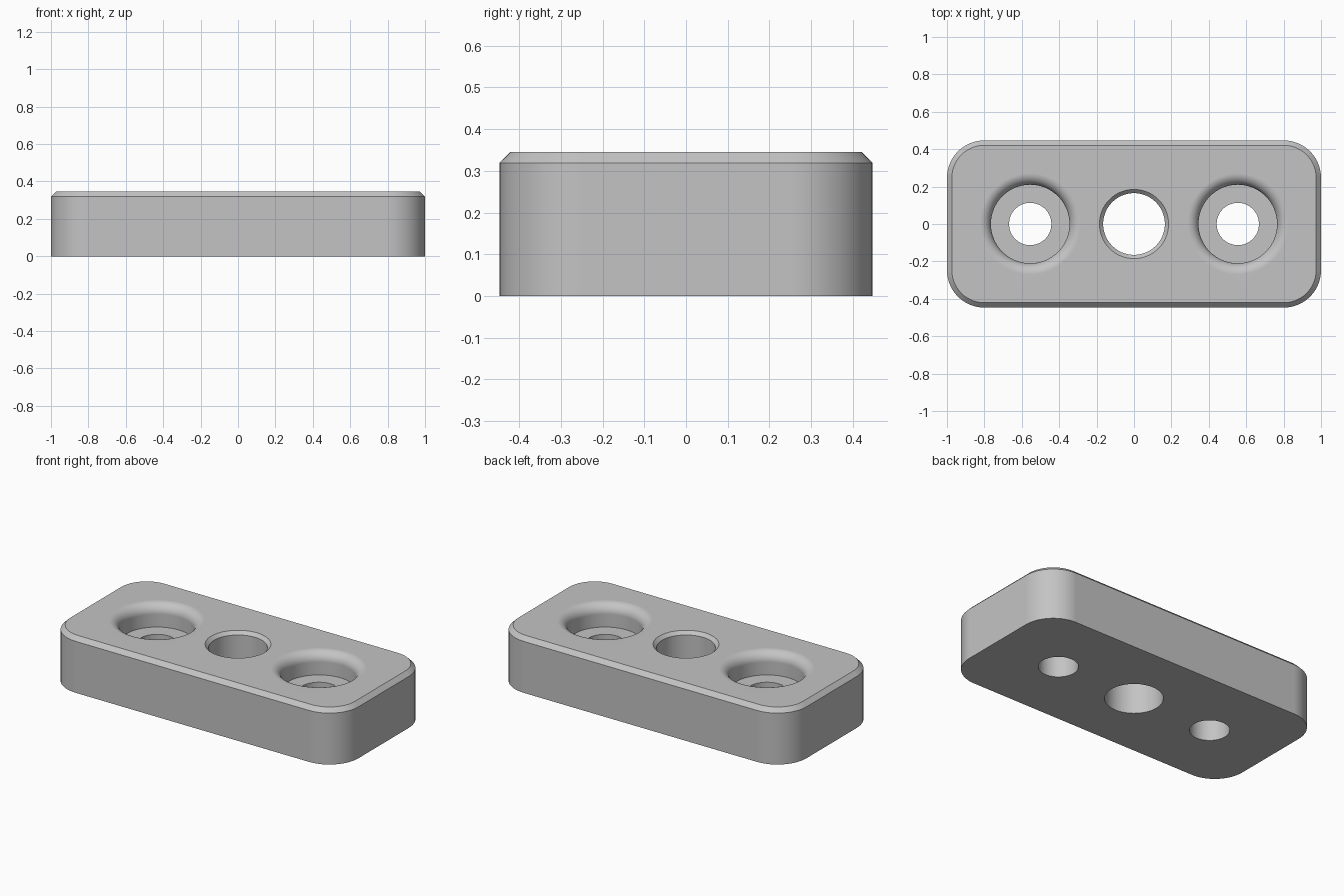
import bpy
import bmesh
from math import cos, sin, pi, radians

cube = bpy.data.objects.get("Cube")
if cube:
    bpy.data.objects.remove(cube, do_unlink=True)

HALF_X, HALF_Y, HEIGHT = 1.0, 0.447, 0.345
CORNER, CHAMFER = 0.2, 0.026
HOLE_X = 0.555
SEGMENTS = 64

grey = bpy.data.materials.new("grey")
grey.use_nodes = True
colour = (0.55, 0.55, 0.55, 1)
grey.diffuse_color = colour
grey.node_tree.nodes["Principled BSDF"].inputs["Base Color"].default_value = colour

bm = bmesh.new()


def outline(inset, z, steps=14):
    """Ring of vertices around a rounded rectangle."""
    ring = []
    for quarter, (sx, sy) in enumerate([(1, 1), (-1, 1), (-1, -1), (1, -1)]):
        for i in range(steps + 1):
            a = (quarter + i / steps) * pi / 2
            ring.append(bm.verts.new((sx * (HALF_X - CORNER) + (CORNER - inset) * cos(a),
                                      sy * (HALF_Y - CORNER) + (CORNER - inset) * sin(a), z)))
    return ring


def circle(x, radius, z):
    """Ring of vertices around a hole."""
    angles = [2 * pi * i / SEGMENTS for i in range(SEGMENTS)]
    return [bm.verts.new((x + radius * cos(a), radius * sin(a), z)) for a in angles]


def loft(rings):
    """Skin neighbouring rings with quads; return the end rings."""
    for low, high in zip(rings, rings[1:]):
        for i in range(len(low)):
            j = (i + 1) % len(low)
            bm.faces.new((low[i], low[j], high[j], high[i]))
    return rings[0], rings[-1]


def hole(x, profile):
    return loft([circle(x, r, z) for r, z in profile])


# Outer wall with chamfered top edge
loops = [loft([outline(0, 0), outline(0, HEIGHT - CHAMFER), outline(CHAMFER, HEIGHT)])]

# Central hole with a small chamfer
loops.append(hole(0, [(0.165, 0), (0.165, HEIGHT - 0.02), (0.185, HEIGHT)]))

# Counterbored holes with a rounded lip
BORE, LIP, FLOOR = 0.21, 0.06, 0.205
lip = [(BORE + LIP * (1 - cos(a)), HEIGHT - LIP + LIP * sin(a))
       for a in (pi / 2 * i / 10 for i in range(11))]
for side in (-1, 1):
    loops.append(hole(side * HOLE_X, [(0.113, 0), (0.113, FLOOR), (BORE, FLOOR)] + lip))

# Flat bottom and top around the holes
for end in (0, 1):
    edges = []
    for pair in loops:
        ring = pair[end]
        edges += [bm.edges.get((ring[i - 1], ring[i])) for i in range(len(ring))]
    bmesh.ops.triangle_fill(bm, edges=edges, use_beauty=True, use_dissolve=False)

bmesh.ops.recalc_face_normals(bm, faces=bm.faces)
mesh = bpy.data.meshes.new("mounting_plate")
bm.to_mesh(mesh)
bm.free()
mesh.materials.append(grey)
plate = bpy.data.objects.new("mounting_plate", mesh)
bpy.context.collection.objects.link(plate)

# Smooth curves, crisp edges, flat top
bpy.ops.object.select_all(action="DESELECT")
plate.select_set(True)
bpy.context.view_layer.objects.active = plate
bpy.ops.object.shade_smooth_by_angle(angle=radians(30))
weighted = plate.modifiers.new("weighted_normals", "WEIGHTED_NORMAL")
weighted.keep_sharp = True
